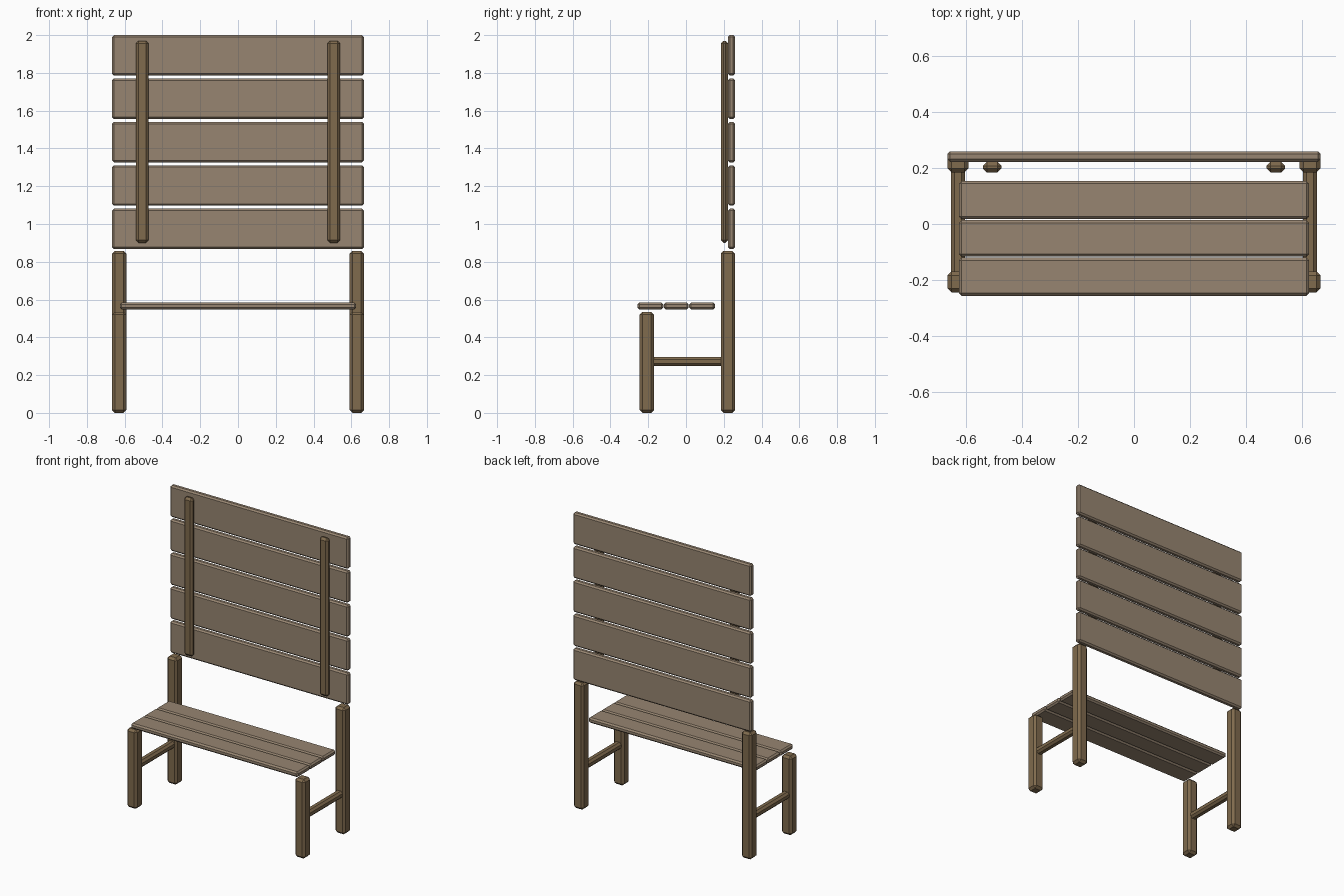
import bpy

if "Cube" in bpy.data.objects:
    bpy.data.objects.remove(bpy.data.objects["Cube"])


def material(name, rgb):
    m = bpy.data.materials.new(name)
    m.diffuse_color = (*rgb, 1)
    m.use_nodes = True
    m.node_tree.nodes["Principled BSDF"].inputs["Base Color"].default_value = m.diffuse_color
    return m


plank_wood = material("plank wood", (0.31, 0.235, 0.165))
frame_wood = material("frame wood", (0.215, 0.145, 0.075))


def timber(name, x, y, z, mat, bevel=0.01):
    """Chamfered box spanning the (min, max) ranges x, y, z."""
    spans = (x, y, z)
    bpy.ops.mesh.primitive_cube_add(size=1, location=[(a + b) / 2 for a, b in spans])
    ob = bpy.context.object
    ob.name = name
    ob.scale = [b - a for a, b in spans]
    bpy.ops.object.transform_apply(location=False, rotation=False, scale=True)
    mod = ob.modifiers.new("chamfer", 'BEVEL')
    mod.width = bevel
    mod.segments = 1
    ob.data.materials.append(mat)
    return ob


# Tall backrest planks
for i in range(5):
    z = 0.867 + i * 0.2297
    timber(f"back_plank_{i + 1}", (-0.667, 0.667), (0.222, 0.26), (z, z + 0.214), plank_wood)

# Seat planks
for i, y in enumerate([(-0.257, -0.12), (-0.117, 0.014), (0.017, 0.154)]):
    timber(f"seat_plank_{i + 1}", (-0.626, 0.626), y, (0.548, 0.584), plank_wood)

# Legs, side stretchers and backrest battens, on both sides
for side, s in (("left", -1), ("right", 1)):
    def span(inner, outer):
        return tuple(sorted((s * inner, s * outer)))

    timber(f"{side}_front_leg", span(0.591, 0.667), (-0.245, -0.169), (0, 0.535), frame_wood, 0.015)
    timber(f"{side}_back_leg", span(0.591, 0.667), (0.184, 0.26), (0, 0.858), frame_wood, 0.015)
    timber(f"{side}_stretcher", span(0.604, 0.654), (-0.19, 0.205), (0.248, 0.295), frame_wood, 0.013)
    timber(f"{side}_batten", span(0.474, 0.54), (0.184, 0.222), (0.9, 1.97), frame_wood, 0.014)
